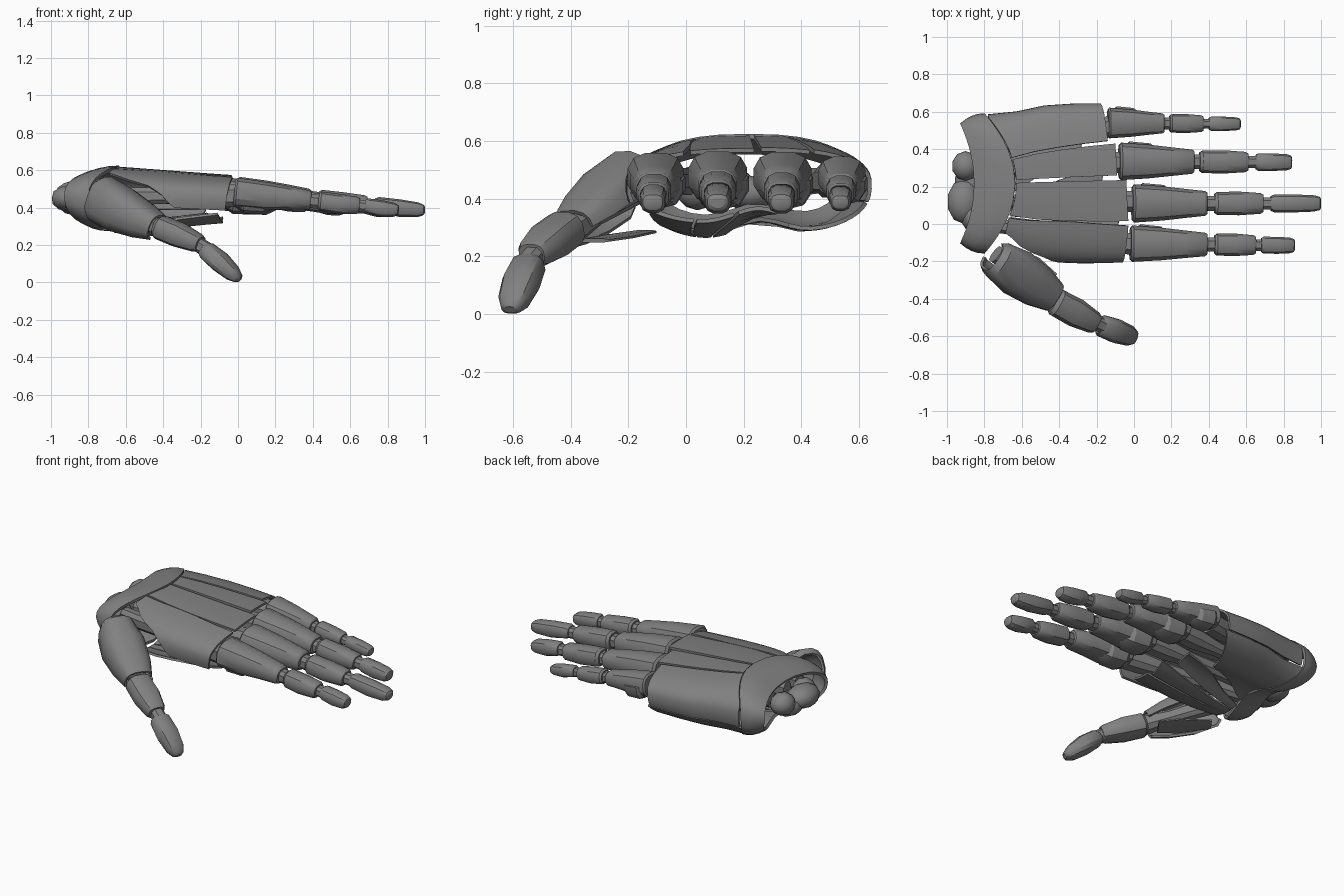
import bpy, bmesh, math
from mathutils import Vector

cube = bpy.data.objects.get("Cube")
if cube:
    bpy.data.objects.remove(cube, do_unlink=True)

grey = bpy.data.materials.new("metal grey")
grey.use_nodes = True
grey.diffuse_color = (0.22, 0.22, 0.22, 1)
grey.node_tree.nodes["Principled BSDF"].inputs["Base Color"].default_value = (0.22, 0.22, 0.22, 1)


def finish(name, bm, angle=32):
    bmesh.ops.recalc_face_normals(bm, faces=bm.faces)
    mesh = bpy.data.meshes.new(name)
    bm.to_mesh(mesh)
    bm.free()
    mesh.materials.append(grey)
    ob = bpy.data.objects.new(name, mesh)
    bpy.context.collection.objects.link(ob)
    bpy.ops.object.select_all(action="DESELECT")
    ob.select_set(True)
    bpy.context.view_layer.objects.active = ob
    bpy.ops.object.shade_smooth_by_angle(angle=math.radians(angle))


def skin(bm, rows, closed=False):
    grid = [[bm.verts.new(p) for p in row] for row in rows]
    for a, b in zip(grid, grid[1:]):
        n = len(a)
        for i in range(n if closed else n - 1):
            j = (i + 1) % n
            bm.faces.new((a[i], a[j], b[j], b[i]))
    return grid


def power(v, n):
    return math.copysign(abs(v) ** (2 / n), v)


def sections(p0, p1, stations, angles, n=2.6):
    """Rings along an axis; each station is t, half width, up, down."""
    p0, p1 = Vector(p0), Vector(p1)
    d = (p1 - p0).normalized()
    side = Vector((0, 0, 1)).cross(d).normalized()
    up = d.cross(side)
    rows = []
    for t, w, hi, lo in stations:
        c = p0.lerp(p1, t)
        ring = []
        for a in angles:
            s = power(math.sin(a), n)
            ring.append(c + side * w * power(math.cos(a), n) + up * s * (hi if s > 0 else lo))
        rows.append(ring)
    return rows


def loft(name, p0, p1, stations, sides=12):
    angles = [math.tau * (k + 0.5) / sides for k in range(sides)]
    bm = bmesh.new()
    grid = skin(bm, sections(p0, p1, stations, angles), True)
    bm.faces.new(grid[0])
    bm.faces.new(grid[-1])
    finish(name, bm)


def solid_shell(name, pts, thick, closed=False):
    bm = bmesh.new()
    skin(bm, pts, closed)
    bmesh.ops.recalc_face_normals(bm, faces=bm.faces)
    bmesh.ops.solidify(bm, geom=bm.faces[:], thickness=thick)
    finish(name, bm)


def blob(name, loc, size):
    bm = bmesh.new()
    bmesh.ops.create_icosphere(bm, subdivisions=2, radius=1)
    bmesh.ops.scale(bm, vec=size, verts=bm.verts)
    bmesh.ops.translate(bm, vec=loc, verts=bm.verts)
    finish(name, bm, 45)


# Hand cross-section: angle 0 is the little-finger side, 90 the back of the hand
MID_Y = 0.217


def taper(x):
    f = min(max((x + 0.65) / 0.6, 0), 1)
    return f, 0.37 + 0.058 * math.sin(2 * f ** 0.6)


def hand(x, deg, grow=0.0):
    a = math.radians(deg)
    f, width = taper(x)
    s = math.sin(a)
    height = 0.165 - 0.035 * f if s > 0 else 0.19 - 0.02 * f
    y = MID_Y + (width + grow) * power(math.cos(a), 2.5)
    z = 0.455 - 0.01 * f + (height + grow) * power(s, 2.5)
    if s < 0:  # hollow of the palm
        z += 0.055 * math.exp(-((y - 0.25) / 0.12) ** 2)
    return Vector((x, y, z))


def at_y(x, y):
    u = max(-1, min(1, (y - MID_Y) / taper(x)[1]))
    return math.degrees(math.acos(math.copysign(abs(u) ** 1.25, u)))


def shell_plate(name, *stations, cols=8, steps=4, sweep=0.15):
    """Curved plate; each station is x and angle at both edges, then growth.
    The first edge sweeps back at the sides to follow the cuff."""
    pts = []
    spans = len(stations) - 1
    for i in range(spans * steps + 1):
        k = min(i // steps, spans - 1)
        t = i / steps - k
        x0, x1, a0, a1, g = [s + (e - s) * t for s, e in zip(stations[k], stations[k + 1])]
        row = []
        for j in range(cols + 1):
            x, a = x0 + (x1 - x0) * j / cols, a0 + (a1 - a0) * j / cols
            u = (hand(x, a).y - MID_Y) / 0.37
            row.append(hand(x - sweep * min(u * u, 1) * (1 - i / spans / steps), a, g))
        pts.append(row)
    solid_shell(name, pts, 0.014)


# Back-of-hand plates
shell_plate("index_back_plate", (-0.63, -0.6, at_y(-0.63, 0.025), at_y(-0.63, -0.06), 0),
            (-0.38, -0.38, at_y(-0.38, 0.015), 160, 0),
            (-0.29, -0.29, at_y(-0.29, 0.01), 192, 0),
            (-0.03, -0.07, at_y(-0.03, -0.01), 196, 0))
shell_plate("middle_back_plate", (-0.63, -0.63, at_y(-0.64, 0.22), at_y(-0.64, 0.04), 0),
            (-0.04, -0.03, at_y(-0.04, 0.235), at_y(-0.03, 0.015), 0))
shell_plate("ring_back_plate", (-0.63, -0.63, at_y(-0.65, 0.345), at_y(-0.64, 0.235), 0),
            (-0.1, -0.09, at_y(-0.1, 0.43), at_y(-0.09, 0.26), 0))
shell_plate("little_back_plate", (-0.63, -0.63, -15, at_y(-0.65, 0.355), 0),
            (-0.19, -0.14, -15, at_y(-0.14, 0.445), 0), cols=12)

# Palm: heel shell and three strips fanning out to the fingers
shell_plate("palm_heel", (-0.66, -0.72, -17, -98, 0),
            (-0.17, -0.3, -17, -76, 0), cols=10)
for label, a0, a1, b0, b1, x1 in (("ring", -99, -105, -79, -93, -0.15),
                                  ("middle", -106, -113, -95, -113, -0.08),
                                  ("index", -114, -130, -115, -150, -0.08)):
    shell_plate("palm_" + label + "_strip", (-0.66, -0.66, a0, a1, 0),
                (x1, x1 - 0.03, b0, b1, -0.045), sweep=0)

# Frame rods under the back plates
for label, ya, yb in (("index", 0.0, -0.11), ("middle", 0.12, 0.12),
                      ("ring", 0.28, 0.33), ("little", 0.4, 0.52)):
    xe = {"little": -0.13, "ring": -0.07}.get(label, 0.0)
    loft(label + "_frame", (-0.8, ya, 0.46), (xe, yb, 0.46),
         [(0, 0.04, 0.05, 0.05), (0.6, 0.04, 0.05, 0.04), (0.85, 0.06, 0.07, 0.06),
          (1, 0.06, 0.07, 0.06)], sides=8)

# Wrist cuff, swept back at both sides
cuff = []
for i in range(5):
    t = i / 4
    ring = []
    for k in range(32):
        deg = k * 360 / 32
        p = hand(-0.65, deg, 0.005 - 0.055 * (1 - t) ** 2)
        u = (p.y - MID_Y) / 0.37
        low = min(0, math.sin(math.radians(deg)))
        front = -0.635 - 0.16 * u * u + 0.03 * low
        back = -0.855 - 0.1 * u * u - 0.02 * low
        p.x = back + (front - back) * t
        ring.append(p)
    cuff.append(ring)
solid_shell("wrist_cuff", cuff, 0.018, True)

# Wrist bones
for name, loc, size in (
        ("wrist_bone_inner", (-0.91, 0.12, 0.45), (0.09, 0.12, 0.07)),
        ("wrist_bone_outer", (-0.9, 0.31, 0.47), (0.075, 0.08, 0.07)),
        ("wrist_bone_low", (-0.88, 0.22, 0.42), (0.08, 0.1, 0.06)),
        ("wrist_bone_side", (-0.86, 0.04, 0.44), (0.07, 0.08, 0.08))):
    blob(name, loc, size)

# Fingers: base y, tip y, scale, x limits of the three segments
fingers = (("index", -0.105, -0.115, 0.95, (-0.02, 0.39, 0.43, 0.65, 0.68, 0.86)),
           ("middle", 0.11, 0.11, 1.0, (-0.01, 0.39, 0.43, 0.69, 0.73, 1.0)),
           ("ring", 0.335, 0.33, 0.98, (-0.08, 0.32, 0.35, 0.61, 0.65, 0.845)),
           ("little", 0.54, 0.535, 0.8, (-0.14, 0.16, 0.19, 0.37, 0.4, 0.57)))
for label, ya, yb, s, xs in fingers:
    def axis(x, dy=0.0):
        t = (x - xs[0]) / (xs[5] - xs[0])
        return (x, ya + (yb - ya) * t + dy, 0.475 - 0.085 * t)

    def scaled(rows):
        return [(t, w * s, a * s, b * s) for t, w, a, b in rows]

    loft(label + "_proximal", axis(xs[0]), axis(xs[1]), scaled(
        [(0, 0.09, 0.08, 0.07), (0.03, 0.105, 0.093, 0.08), (0.4, 0.094, 0.085, 0.08),
         (0.7, 0.08, 0.073, 0.062), (0.97, 0.068, 0.06, 0.052), (1, 0.06, 0.05, 0.045)]))
    loft(label + "_pad", axis(xs[0] + 0.02, 0.012), axis(xs[0] + 0.22 * s, 0.012), scaled(
        [(0, 0.07, 0.01, 0.08), (0.2, 0.1, 0.02, 0.105), (0.75, 0.09, 0.01, 0.1),
         (1, 0.05, 0, 0.07)]), sides=10)
    loft(label + "_middle", axis(xs[2]), axis(xs[3]), scaled(
        [(0, 0.052, 0.05, 0.042), (0.06, 0.063, 0.06, 0.052), (0.5, 0.065, 0.057, 0.06),
         (0.94, 0.057, 0.05, 0.05), (1, 0.048, 0.042, 0.04)]))
    loft(label + "_tip", axis(xs[4]), axis(xs[5]), scaled(
        [(0, 0.04, 0.038, 0.03), (0.08, 0.049, 0.047, 0.037), (0.5, 0.049, 0.044, 0.052),
         (0.85, 0.045, 0.036, 0.046), (0.97, 0.037, 0.025, 0.034), (1, 0.025, 0.012, 0.022)]))
    for k, r in ((1, 0.042), (3, 0.034)):
        loft(label + "_joint_" + str(k), axis(xs[k] - 0.03), axis(xs[k + 1] + 0.03),
             scaled([(0, r, r, r), (1, r, r, r)]), sides=8)

# Thumb: base shell open towards the palm, inner bone, web plate, two segments
base_angles = [math.radians(5 + 25 * k) for k in range(11)]
solid_shell("thumb_base_shell", sections((-0.76, -0.17, 0.46), (-0.43, -0.39, 0.295), [
    (0, 0.085, 0.1, 0.1), (0.08, 0.105, 0.13, 0.13), (0.4, 0.13, 0.12, 0.13),
    (0.75, 0.115, 0.095, 0.105), (1, 0.085, 0.07, 0.075)], base_angles), 0.014)
loft("thumb_bone", (-0.74, -0.16, 0.44), (-0.4, -0.42, 0.285),
     [(0, 0.05, 0.06, 0.05), (0.6, 0.04, 0.045, 0.04), (0.9, 0.058, 0.055, 0.055),
      (1, 0.05, 0.05, 0.05)], sides=8)
loft("thumb_web_plate", (-0.7, -0.14, 0.285), (-0.45, -0.32, 0.255),
     [(0, 0.05, 0.008, 0.008), (0.6, 0.085, 0.008, 0.008), (1, 0.07, 0.008, 0.008)], sides=8)
loft("thumb_proximal", (-0.43, -0.41, 0.3), (-0.2, -0.535, 0.205),
     [(0, 0.06, 0.05, 0.05), (0.08, 0.077, 0.067, 0.065), (0.5, 0.08, 0.068, 0.065),
      (0.92, 0.062, 0.05, 0.052), (1, 0.05, 0.04, 0.042)])
loft("thumb_joint", (-0.24, -0.51, 0.22), (-0.15, -0.555, 0.165),
     [(0, 0.04, 0.04, 0.04), (1, 0.04, 0.04, 0.04)], sides=8)
loft("thumb_tip", (-0.185, -0.54, 0.18), (0.01, -0.61, 0.015),
     [(0, 0.045, 0.04, 0.035), (0.08, 0.06, 0.053, 0.045), (0.45, 0.066, 0.06, 0.05),
      (0.8, 0.056, 0.045, 0.042), (0.96, 0.037, 0.026, 0.026), (1, 0.02, 0.014, 0.014)])
